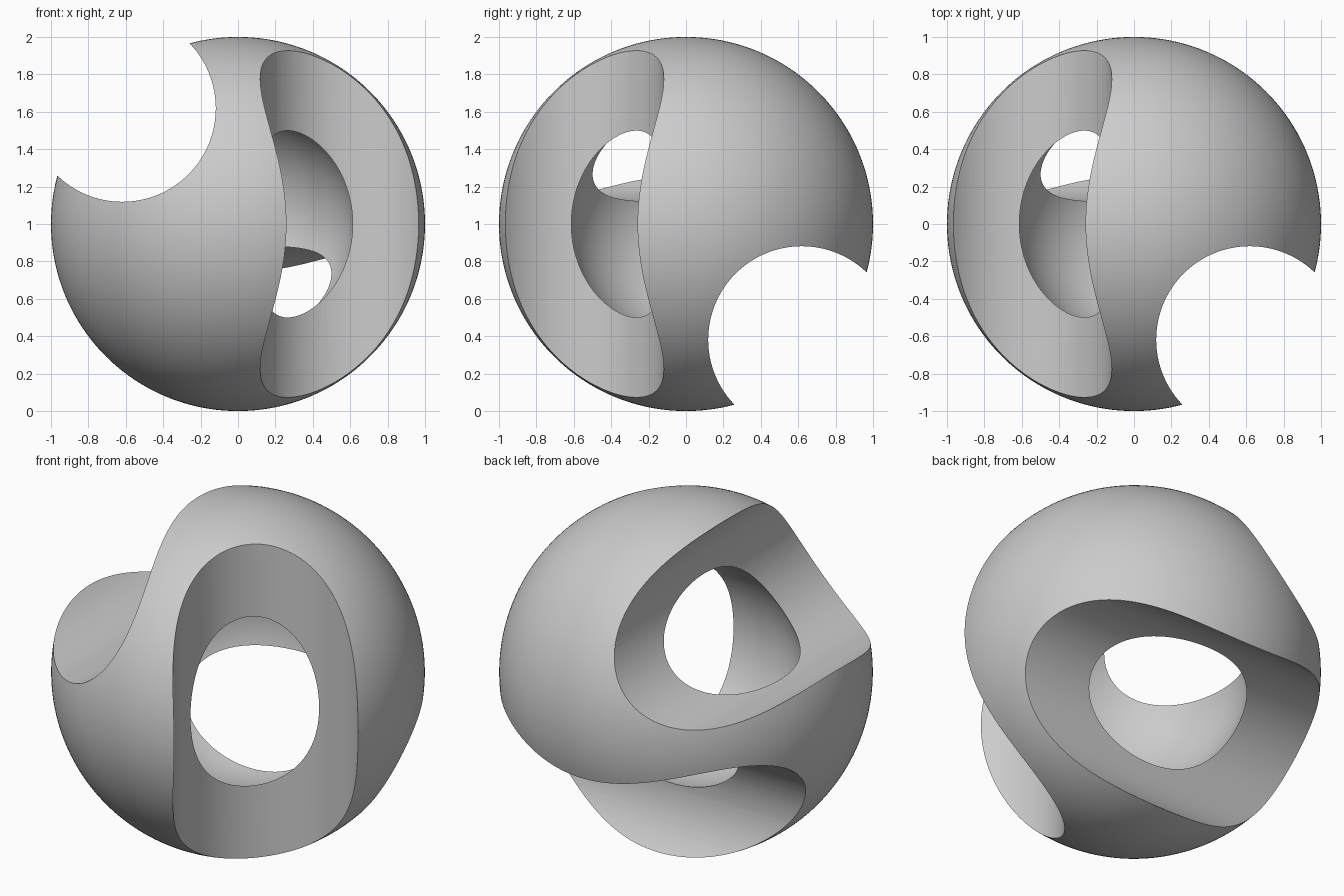
import bpy, math

if "Cube" in bpy.data.objects:
    bpy.data.objects.remove(bpy.data.objects["Cube"])

OFFSET = 0.875 / math.sqrt(2)   # bore axis distance from the centre, per axis
BORE_R = 0.5
CENTRE_Z = 1.0


def ball(name, radius, subdivisions):
    bpy.ops.mesh.primitive_ico_sphere_add(subdivisions=subdivisions, radius=radius,
                                          location=(0, 0, CENTRE_Z))
    obj = bpy.context.object
    obj.name = name
    return obj


def bore(name, location, rotation):
    x, y, z = location
    bpy.ops.mesh.primitive_cylinder_add(vertices=128, radius=BORE_R, depth=3,
                                        location=(x, y, z + CENTRE_Z), rotation=rotation)
    obj = bpy.context.object
    obj.name = name
    return obj


# Thick outer ball
shell = ball("bored_hollow_ball", 1.0, 6)

# Round cavity and three off-centre bores, one along each axis
quarter = math.pi / 2
cutters = [
    ball("cavity_cutter", 0.625, 5),
    bore("bore_cutter_x", (0, OFFSET, -OFFSET), (0, quarter, 0)),
    bore("bore_cutter_y", (-OFFSET, 0, OFFSET), (quarter, 0, 0)),
    bore("bore_cutter_z", (OFFSET, -OFFSET, 0), (0, 0, 0)),
]

bpy.ops.object.select_all(action='DESELECT')
shell.select_set(True)
bpy.context.view_layer.objects.active = shell
for cutter in cutters:
    mod = shell.modifiers.new(cutter.name, 'BOOLEAN')
    mod.operation = 'DIFFERENCE'
    mod.solver = 'EXACT'
    mod.object = cutter
    bpy.ops.object.modifier_apply(modifier=mod.name)
    bpy.data.objects.remove(cutter)

# Smooth surfaces with crisp bore edges
bpy.ops.object.shade_smooth_by_angle(angle=math.radians(30))
